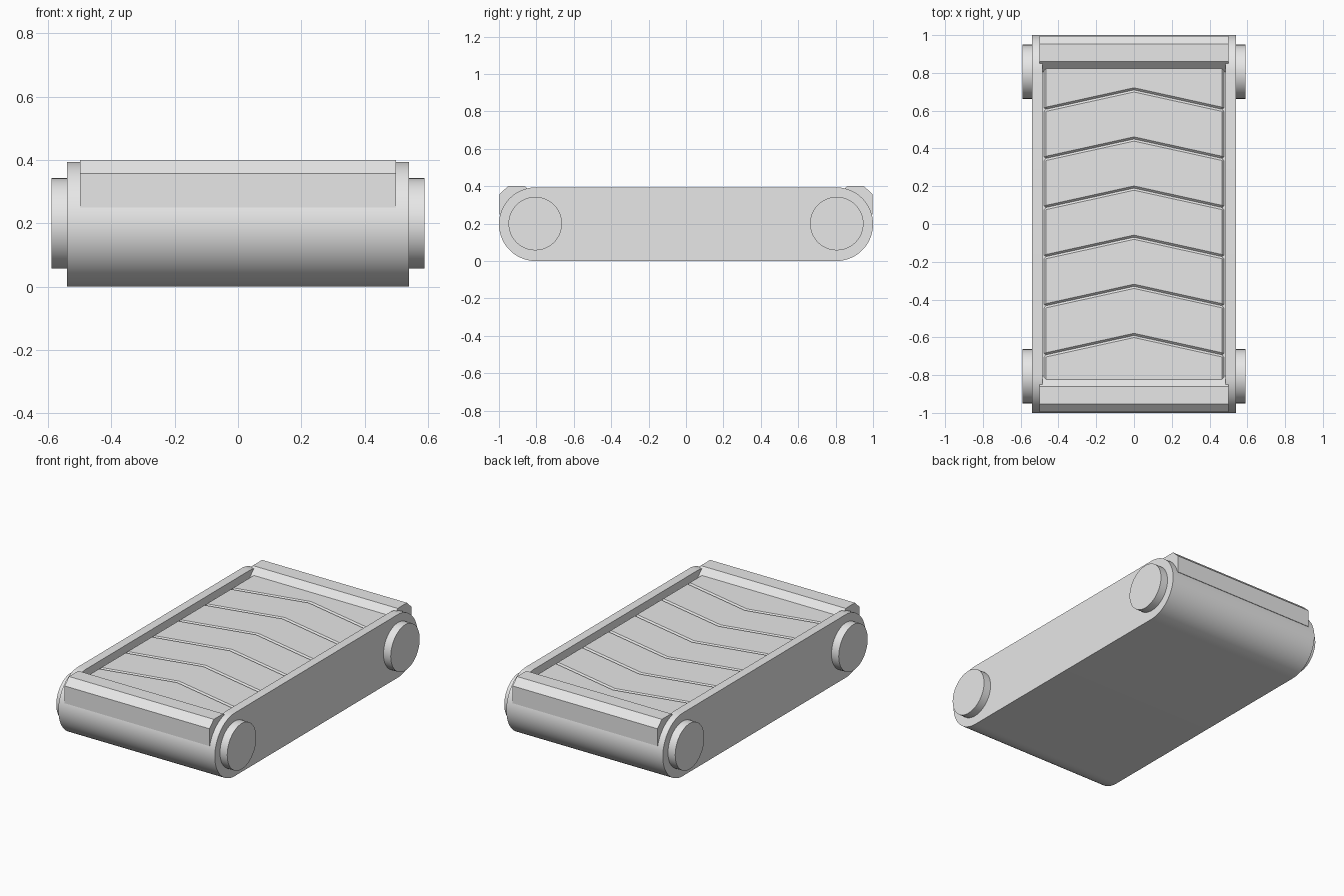
import bpy, bmesh, math

if "Cube" in bpy.data.objects:
    bpy.data.objects.remove(bpy.data.objects["Cube"])

grey = bpy.data.materials.new("light_grey")
grey.use_nodes = True
grey.diffuse_color = (0.8, 0.8, 0.8, 1)
grey.node_tree.nodes["Principled BSDF"].inputs["Base Color"].default_value = (0.8, 0.8, 0.8, 1)


def prism(name, ring, shift, smooth=False):
    """Closed solid made by pushing a planar ring of points along a vector."""
    bm = bmesh.new()
    face = bm.faces.new([bm.verts.new(p) for p in ring])
    ext = bmesh.ops.extrude_face_region(bm, geom=[face], use_keep_orig=True)
    moved = [g for g in ext["geom"] if isinstance(g, bmesh.types.BMVert)]
    bmesh.ops.translate(bm, verts=moved, vec=shift)
    bmesh.ops.recalc_face_normals(bm, faces=bm.faces)
    mesh = bpy.data.meshes.new(name)
    bm.to_mesh(mesh)
    bm.free()
    obj = bpy.data.objects.new(name, mesh)
    bpy.context.collection.objects.link(obj)
    mesh.materials.append(grey)
    if smooth:
        smooth_by_angle(obj)
    return obj


def smooth_by_angle(obj):
    bpy.ops.object.select_all(action='DESELECT')
    obj.select_set(True)
    bpy.context.view_layer.objects.active = obj
    bpy.ops.object.shade_smooth_by_angle(angle=math.radians(30))


def arc(cy, cz, r, start, end, n):
    angles = [math.radians(start + (end - start) * i / n) for i in range(n + 1)]
    return [(cy + r * math.cos(a), cz + r * math.sin(a)) for a in angles]


def along_x(name, profile, x0, x1, smooth=False):
    return prism(name, [(x0, y, z) for y, z in profile], (x1 - x0, 0, 0), smooth)


# Round-ended frame with a shallow trough cut in its top
R = 0.197
END_Y = 1 - R
FLOOR = 0.345
stadium = arc(END_Y, R, R, -90, 90, 32) + arc(-END_Y, R, R, 90, 270, 32)
frame = along_x("frame", stadium, -0.54, 0.54)
cutter = along_x("trough_cutter", [(-0.86, FLOOR), (0.86, FLOOR), (0.86, 0.6), (-0.86, 0.6)], -0.485, 0.485)
cutter.hide_render = True
cut = frame.modifiers.new("trough", 'BOOLEAN')
cut.operation = 'DIFFERENCE'
cut.solver = 'EXACT'
cut.object = cutter
bpy.context.view_layer.objects.active = frame
bpy.ops.object.modifier_apply(modifier=cut.name)
bpy.data.objects.remove(cutter)
smooth_by_angle(frame)

# Chamfered end covers and roller hubs
cover = [(0.996, 0.25), (0.996, 0.358), (0.952, 0.4), (0.86, 0.4), (0.805, 0.345), (0.805, 0.25)]
for end, s in (("front", -1), ("back", 1)):
    along_x(end + "_cover", [(s * y, z) for y, z in cover], -0.5, 0.5)
    hub = arc(s * 0.806, 0.2, 0.143, 0, 360, 48)[:-1]
    for side, t in (("left", 1), ("right", -1)):
        along_x(f"{end}_{side}_hub", hub, t * 0.5, t * 0.59, True)

# Chevron belt slats with bevelled edges, straight at both ends of the belt
HALF, RISE, PITCH, SLATS = 0.477, 0.105, 0.26, 7


def edge(i):
    """Y at the belt side and Y at the centre line of slat boundary i."""
    if i in (0, SLATS):
        y = -0.85 if i == 0 else 0.85
        return y, y
    apex = -0.59 + PITCH * (i - 1)
    return apex - RISE, apex


for i in range(SLATS):
    (fs, fc), (bs, bc) = edge(i), edge(i + 1)
    ring = [(-HALF, fs), (0, fc), (HALF, fs), (HALF, bs), (0, bc), (-HALF, bs)]
    slat = prism(f"belt_slat_{i + 1}", [(x, y, FLOOR - 0.01) for x, y in ring], (0, 0, 0.027))
    bevel = slat.modifiers.new("edge_bevel", 'BEVEL')
    bevel.width = 0.011
    bevel.segments = 1
    bevel.limit_method = 'ANGLE'
    bevel.angle_limit = math.radians(40)
